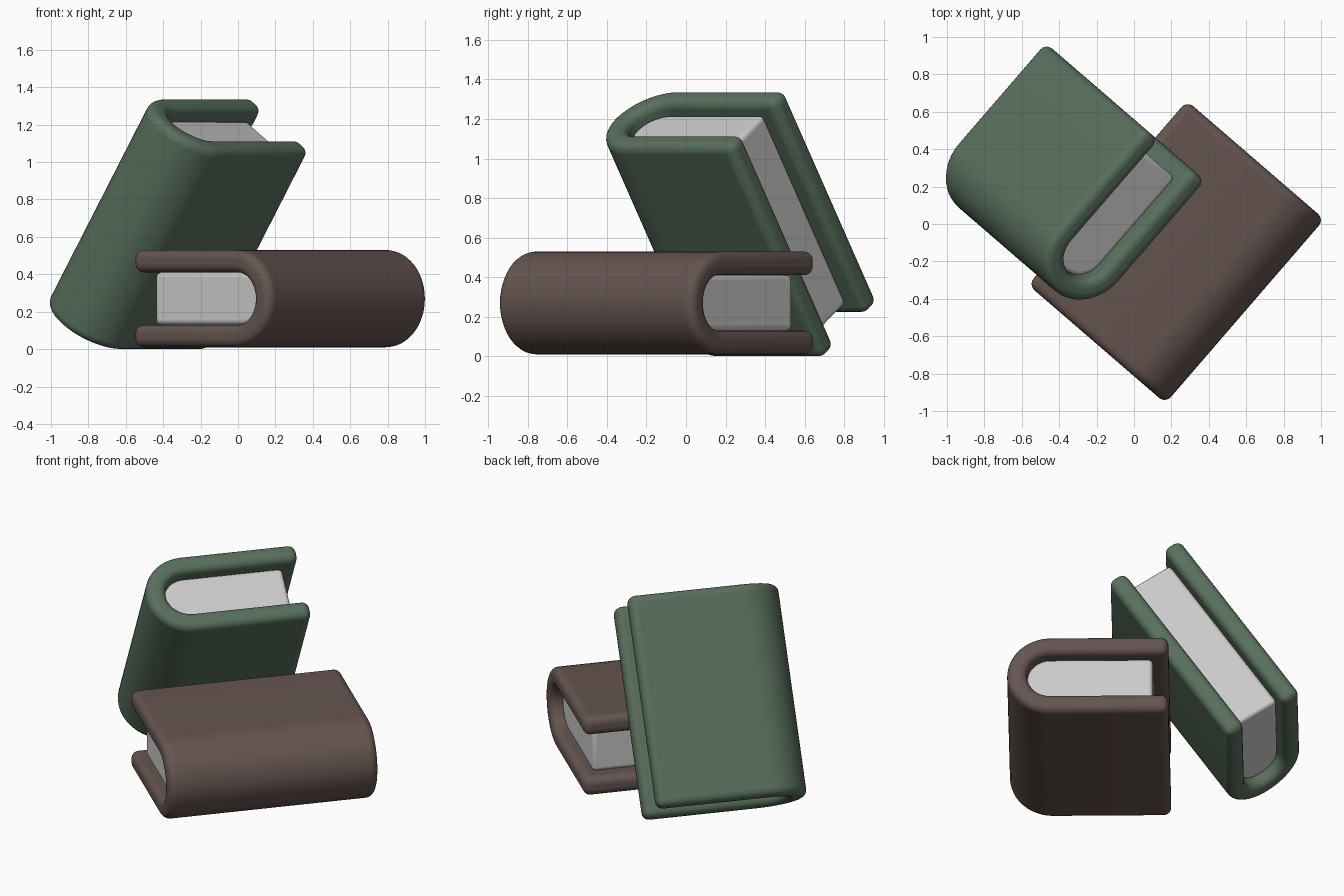
import bpy, bmesh
from math import sin, cos, pi, radians
from mathutils import Matrix, Vector

if "Cube" in bpy.data.objects:
    bpy.data.objects.remove(bpy.data.objects["Cube"])

W, L, T = 0.97, 1.30, 0.52        # book width, length, thickness
COVER = 0.12                      # cover thickness
R_OUT, R_IN = T / 2, T / 2 - COVER
CX = W / 2 - R_OUT                # centre of the round spine
SEG = 24


def arc(r, start, end):
    return [(CX + r * cos(start + (end - start) * i / SEG),
             r * sin(start + (end - start) * i / SEG)) for i in range(SEG + 1)]


def extrude_profile(name, profile, length, bevel, matrix, color=None):
    """Extrude an XZ outline along Y, round its sharp edges and place it."""
    bm = bmesh.new()
    face = bm.faces.new([bm.verts.new((x, -length / 2, z)) for x, z in profile])
    ext = bmesh.ops.extrude_face_region(bm, geom=[face])
    verts = [g for g in ext["geom"] if isinstance(g, bmesh.types.BMVert)]
    bmesh.ops.translate(bm, verts=verts, vec=(0, length, 0))
    bmesh.ops.recalc_face_normals(bm, faces=bm.faces)
    mesh = bpy.data.meshes.new(name)
    bm.to_mesh(mesh)
    bm.free()
    obj = bpy.data.objects.new(name, mesh)
    bpy.context.collection.objects.link(obj)
    obj.matrix_world = matrix
    mod = obj.modifiers.new("round_edges", "BEVEL")
    mod.width, mod.segments = bevel, 5
    mod.limit_method, mod.angle_limit = "ANGLE", radians(40)
    mod.use_clamp_overlap = False
    if color:
        mat = bpy.data.materials.new(name + "_colour")
        mat.diffuse_color = (*color, 1)
        mat.use_nodes = True
        mat.node_tree.nodes["Principled BSDF"].inputs["Base Color"].default_value = mat.diffuse_color
        mesh.materials.append(mat)
    bpy.ops.object.select_all(action="DESELECT")
    obj.select_set(True)
    bpy.context.view_layer.objects.active = obj
    bpy.ops.object.shade_smooth_by_angle(angle=radians(40))
    return obj


def book(name, matrix, color):
    # U-shaped cover, open on the fore edge
    cover = ([(-W / 2, -R_OUT)] + arc(R_OUT, -pi / 2, pi / 2)
             + [(-W / 2, R_OUT), (-W / 2, R_IN)]
             + arc(R_IN, pi / 2, -pi / 2) + [(-W / 2, -R_IN)])
    extrude_profile(name + "_cover", cover, L, 0.045, matrix, color)
    # page block, inset at the fore edge and both ends
    fore = -W / 2 + 0.095
    pages = [(fore, -R_IN)] + arc(R_IN, -pi / 2, pi / 2) + [(fore, R_IN)]
    extrude_profile(name + "_pages", pages, L - 0.15, 0.025, matrix)


def placement(x, y, center):
    m = Matrix((x, y, x.cross(y))).transposed().to_4x4()
    m.translation = center
    return m


# Shared horizontal axes of the two books
a, tilt = radians(40.8), radians(34)
u = Vector((cos(a), -sin(a), 0))
v = Vector((sin(a), cos(a), 0))
up = Vector((0, 0, 1))

# Book lying flat
book("flat_book", placement(u, v, 0.269 * u + 0.034 * v + 0.27 * up),
     (0.13, 0.09, 0.08))
# Book leaning against it
book("leaning_book",
     placement(-v, u * sin(tilt) + up * cos(tilt),
               -0.427 * u - 0.061 * v + 0.668 * up),
     (0.10, 0.16, 0.11))
